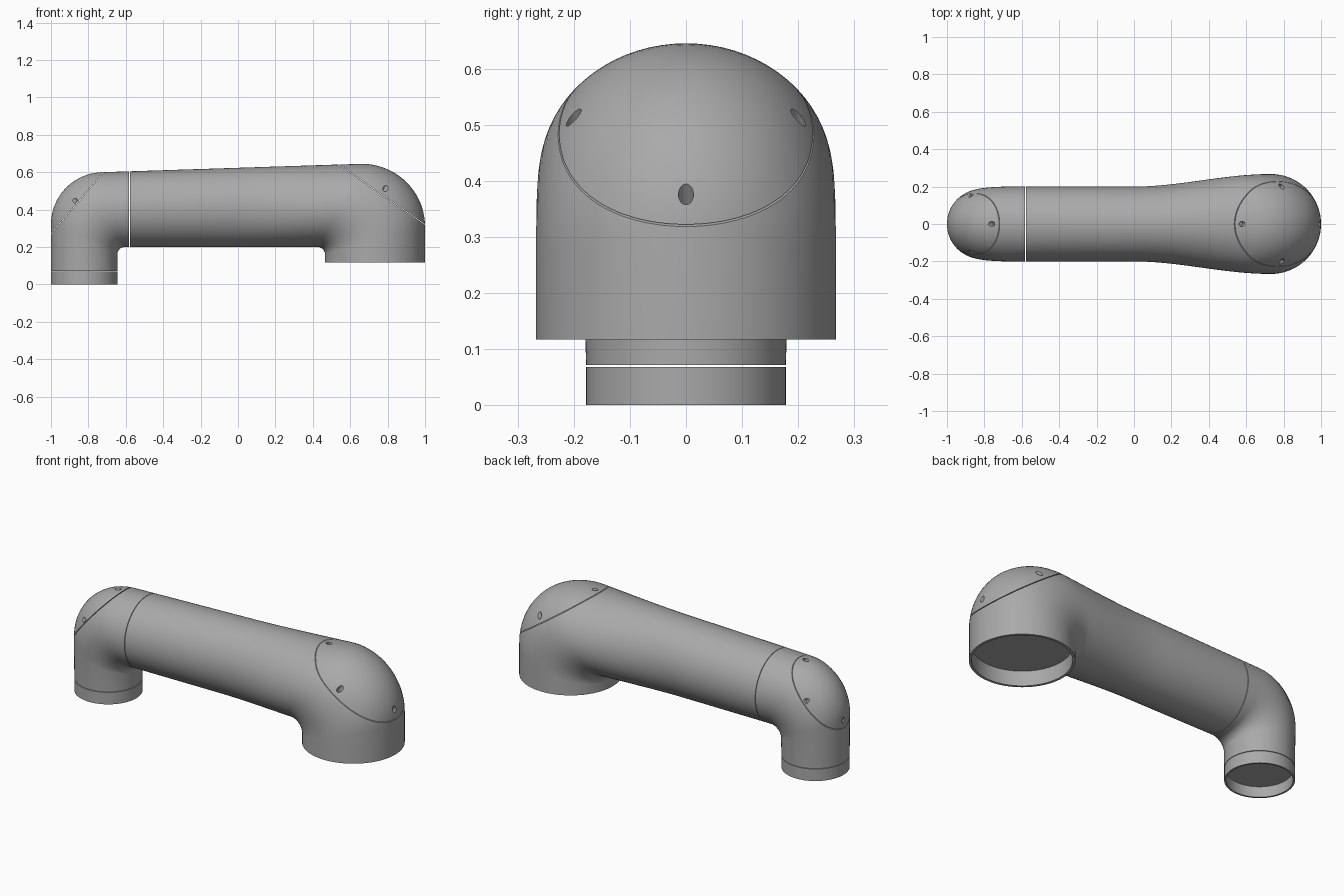
import bpy, bmesh, math
from mathutils import Vector

cube = bpy.data.objects.get("Cube")
if cube:
    bpy.data.objects.remove(cube, do_unlink=True)

SEGMENTS = 72
STEPS = 24
GAP = 0.0015

metal = bpy.data.materials.new("brushed_grey")
metal.use_nodes = True
GREY = (0.4, 0.4, 0.4, 1)
metal.diffuse_color = GREY
metal.node_tree.nodes["Principled BSDF"].inputs["Base Color"].default_value = GREY


def lerp(a, b, t):
    return a + (b - a) * t


def smooth(t):
    t = min(max(t, 0), 1)
    return t * t * (3 - 2 * t)


def ring(bm, inner, outer, half_width):
    """Elliptical section spanning two points of the side profile."""
    a, b = Vector((inner[0], 0, inner[1])), Vector((outer[0], 0, outer[1]))
    mid, half = (a + b) / 2, (b - a) / 2
    verts = []
    for i in range(SEGMENTS):
        ang = math.tau * i / SEGMENTS
        p = mid + half * math.cos(ang) + Vector((0, half_width * math.sin(ang), 0))
        verts.append(bm.verts.new(p))
    return verts


def sweep(sections):
    """Closed solid lofted through the elliptical sections."""
    bm = bmesh.new()
    rings = [ring(bm, *s) for s in sections]
    for r, s in zip(rings, rings[1:]):
        for i in range(SEGMENTS):
            j = (i + 1) % SEGMENTS
            bm.faces.new((r[i], r[j], s[j], s[i]))
    bm.faces.new(rings[0])
    bm.faces.new(rings[-1])
    bmesh.ops.recalc_face_normals(bm, faces=bm.faces)
    return bm


def make(name, bm):
    mesh = bpy.data.meshes.new(name)
    bmesh.ops.recalc_face_normals(bm, faces=bm.faces)
    bm.to_mesh(mesh)
    bm.free()
    mesh.materials.append(metal)
    obj = bpy.data.objects.new(name, mesh)
    bpy.context.collection.objects.link(obj)
    return obj


def shade(obj):
    bpy.ops.object.select_all(action="DESELECT")
    obj.select_set(True)
    bpy.context.view_layer.objects.active = obj
    bpy.ops.object.shade_smooth_by_angle(angle=math.radians(30))


def keep_side(source, point, normal):
    """Copy of a solid, cut flat, keeping what lies along the normal."""
    bm = source.copy()
    cut = bmesh.ops.bisect_plane(bm, geom=bm.verts[:] + bm.edges[:] + bm.faces[:],
                                 plane_co=point + normal * GAP, plane_no=normal,
                                 clear_inner=True)
    edges = [e for e in cut["geom_cut"] if isinstance(e, bmesh.types.BMEdge)]
    bmesh.ops.edgeloop_fill(bm, edges=edges)
    return bm


def drill(obj, spots, point, normal, radius):
    """Blind screw holes, square to the cap seam."""
    bm = bmesh.new()
    turn = normal.to_track_quat("Z", "Y").to_matrix().to_4x4()
    for spot in spots:
        spot = Vector(spot)
        floor = spot - normal * ((spot - point).dot(normal) - 0.008)
        matrix = turn.copy()
        matrix.translation = floor + normal * 0.15
        bmesh.ops.create_cone(bm, cap_ends=True, segments=24, radius1=radius,
                              radius2=radius, depth=0.3, matrix=matrix)
    cutter = make("hole_cutter", bm)
    cutter.hide_render = True
    mod = obj.modifiers.new("screw_holes", "BOOLEAN")
    mod.operation, mod.solver, mod.object = "DIFFERENCE", "EXACT", cutter
    bpy.context.view_layer.update()
    graph = bpy.context.evaluated_depsgraph_get()
    obj.data = bpy.data.meshes.new_from_object(obj.evaluated_get(graph))
    obj.modifiers.clear()
    bpy.data.objects.remove(cutter, do_unlink=True)


def recess(bm, wall, depth):
    """Hollow the lowest end face into a rimmed socket."""
    face = min(bm.faces, key=lambda f: f.calc_center_median().z)
    bmesh.ops.inset_region(bm, faces=[face], thickness=wall)
    ext = bmesh.ops.extrude_discrete_faces(bm, faces=[face])
    bottom = ext["faces"][0]
    bmesh.ops.translate(bm, verts=bottom.verts[:], vec=(0, 0, depth))


def top_z(x):
    return lerp(0.6, 0.645, (x + 0.72) / 1.38)


# Small elbow: vertical sleeve bending into the arm
small = [((-0.645, 0.07 + GAP), (-1, 0.07 + GAP), 0.178)]
for k in range(STEPS + 1):
    a = math.pi / 2 * k / STEPS
    c, s = math.cos(a), math.sin(a)
    small.append(((-0.605 - 0.04 * c, 0.16 + 0.04 * s),
                  (-0.72 - 0.28 * c, 0.32 + 0.28 * s), lerp(0.183, 0.2, s)))
small.append(((-0.58 - GAP, 0.2), (-0.58 - GAP, top_z(-0.58)), 0.2))

# Arm tube flaring into the large elbow
large = []
for k in range(STEPS):
    t = k / STEPS
    xi, xo = lerp(-0.58 + GAP, 0.425, t), lerp(-0.58 + GAP, 0.66, t)
    large.append(((xi, 0.2), (xo, top_z(xo)), 0.2 + 0.067 * smooth((xi + xo) / 1.46)))
for k in range(STEPS + 1):
    a = math.pi / 2 * k / STEPS
    c, s = math.cos(a), math.sin(a)
    xi, xo = 0.425 + 0.04 * s, 0.66 + 0.34 * s
    large.append(((xi, 0.16 + 0.04 * c), (xo, 0.31 + 0.335 * c),
                  0.2 + 0.067 * smooth((xi + xo) / 1.46)))
large.append(((0.465, 0.117), (1, 0.117), 0.267))

# Base collar with open socket
collar = sweep([((-0.645, 0), (-1, 0), 0.178),
                ((-0.645, 0.07 - GAP), (-1, 0.07 - GAP), 0.178)])
recess(collar, 0.01, 0.06)
shade(make("base_collar", collar))

# Each elbow is split along a slanted seam into a body and a drilled cap
elbows = [
    ("small_elbow", small, (-1, 0, 0.27), (-0.762, 0, 0.647), 0.013,
     [(-0.76, 0, 0.595), (-0.88, 0.155, 0.455), (-0.88, -0.155, 0.455), (-0.99, 0, 0.305)]),
    ("arm_tube", large, (1, 0, 0.32), (0.57, 0, 0.82), 0.0135,
     [(0.58, 0, 0.645), (0.79, 0.2, 0.515), (0.79, -0.2, 0.515), (0.985, 0, 0.365)]),
]
for name, sections, point, normal, radius, spots in elbows:
    point, normal = Vector(point), Vector(normal).normalized()
    solid = sweep(sections)
    body = keep_side(solid, point, -normal)
    if name == "arm_tube":
        recess(body, 0.014, 0.085)
    shade(make(name, body))
    cap = make(name + "_cap", keep_side(solid, point, normal))
    drill(cap, spots, point, normal, radius)
    shade(cap)
    solid.free()
